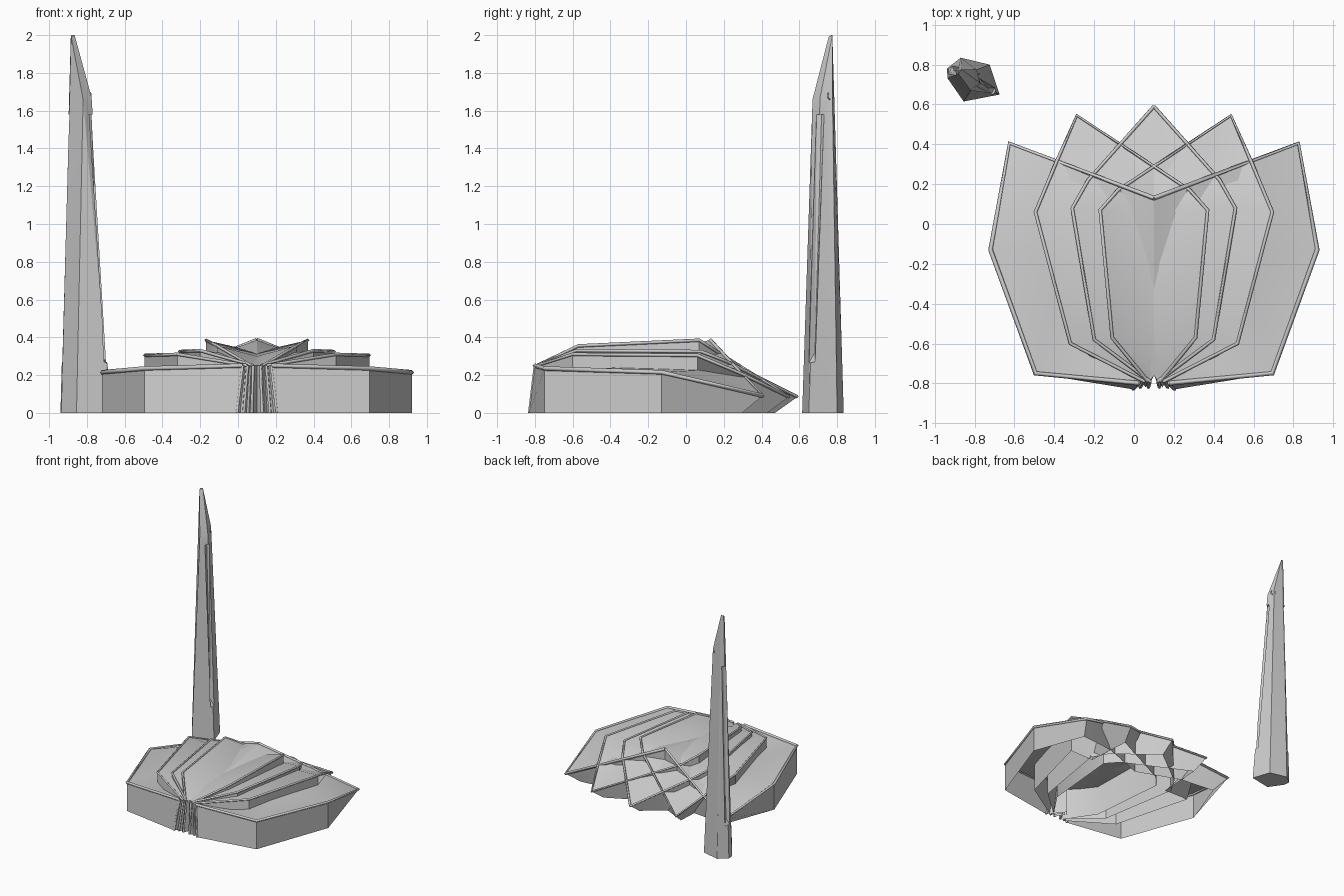
import bpy, bmesh, math
from mathutils import Vector

cube = bpy.data.objects.get("Cube")
if cube:
    bpy.data.objects.remove(cube)

AXIS = 0.1  # symmetry line of the pavilion
stone = bpy.data.materials.new("pale grey stone")
stone.use_nodes = True
stone.diffuse_color = (0.6, 0.6, 0.6, 1)
stone.node_tree.nodes["Principled BSDF"].inputs["Base Color"].default_value = (0.6, 0.6, 0.6, 1)


def finish(name, bm):
    bmesh.ops.remove_doubles(bm, verts=bm.verts, dist=0.0005)
    bmesh.ops.recalc_face_normals(bm, faces=bm.faces)
    mesh = bpy.data.meshes.new(name)
    bm.to_mesh(mesh)
    bm.free()
    ob = bpy.data.objects.new(name, mesh)
    bpy.context.collection.objects.link(ob)
    mesh.materials.append(stone)
    return ob


def smooth(ob, degrees):
    bpy.ops.object.select_all(action='DESELECT')
    ob.select_set(True)
    bpy.context.view_layer.objects.active = ob
    bpy.ops.object.shade_smooth_by_angle(angle=math.radians(degrees))


def bar(name, points, radius):
    """Four-sided trim running along a path."""
    curve = bpy.data.curves.new(name, 'CURVE')
    curve.dimensions = '3D'
    curve.bevel_depth = radius
    curve.bevel_resolution = 0
    curve.use_fill_caps = True
    spline = curve.splines.new('POLY')
    spline.points.add(len(points) - 1)
    for p, co in zip(spline.points, points):
        p.co = (*co, 1)
    curve.materials.append(stone)
    bpy.context.collection.objects.link(bpy.data.objects.new(name, curve))


def flip(points):
    return [(2 * AXIS - x, y, z) for x, y, z in points]


def foot(p):
    """Ground point below a rim point: low tips lean in, the front flares out."""
    x, y, z = p
    if y > 0.3:
        inset = Vector((x - AXIS, y + 0.79, 0)).normalized() * z * 1.4
        return (x - inset.x, y - inset.y, 0)
    if y < -0.77:
        return (AXIS + (x - AXIS) * 1.4, y - 0.03, 0)
    return (x, y, 0)


def petal(name, left, right, sag, recess):
    """Folded roof lofted between two side contours, with walls to the ground."""
    bm = bmesh.new()
    rows = []
    for i, (a, b) in enumerate(zip(left, right)):
        a, b = Vector(a), Vector(b)
        mid = (a + b) / 2
        if i == 0:
            mid.y += recess
        elif i < len(left) - 1:
            mid.z -= sag
        rows.append([bm.verts.new(v) for v in (a, mid, b)])
    for r, s in zip(rows, rows[1:]):
        for k in range(2):
            bm.faces.new((r[k], r[k + 1], s[k + 1], s[k]))
    bmesh.ops.remove_doubles(bm, verts=bm.verts, dist=0.0005)
    bmesh.ops.triangulate(bm, faces=bm.faces)
    rim = [e for e in bm.edges if e.is_boundary]
    ends = {v: bm.verts.new(foot(v.co)) for e in rim for v in e.verts}
    for e in rim:
        a, b = e.verts
        # the fold on the symmetry line needs no wall
        if abs(a.co.x - AXIS) + abs(b.co.x - AXIS) > 0.01:
            bm.faces.new((a, b, ends[b], ends[a]))
    smooth(finish(name, bm), 35)


# Side contours, each from the front gathering point to the rear tip
side_tip = (-0.287, 0.545, 0.085)
wing_outer = [(0.05, -0.79, 0.25), (-0.32, -0.60, 0.31), (-0.495, 0.06, 0.305), (-0.39, 0.31, 0.2), side_tip]
wing_inner = [(0.13, -0.79, 0.25), (0.31, -0.57, 0.355), (0.37, 0.07, 0.385), (0.28, 0.17, 0.32), side_tip]
mid_side = [(0.12, -0.79, 0.25), (0.40, -0.58, 0.33), (0.51, 0.08, 0.325), (0.43, 0.22, 0.27), (AXIS, 0.59, 0.085)]
base_outer = [(0.175, -0.80, 0.25), (0.695, -0.75, 0.235), (0.92, -0.13, 0.215), (0.825, 0.405, 0.09)]
base_inner = [(AXIS, -0.70, 0.26), (AXIS, -0.68, 0.262), (AXIS, -0.20, 0.328), (AXIS, 0.13, 0.385)]

for side, turn in (("right", list), ("left", flip)):
    # Broad lower petal with its fold on the axis
    petal(side + "_lower_petal", turn(base_outer), turn(base_inner), 0.03, 0.0)
    bar(side + "_lower_rim", turn(base_outer + base_inner[-1:]), 0.012)
    # Raised wing petal crossing the axis
    petal(side + "_wing_petal", turn(wing_outer), turn(wing_inner), 0.06, 0.05)
    bar(side + "_wing_rim", turn(wing_outer + wing_inner[-2::-1]), 0.009)
    bar(side + "_middle_rim", turn(mid_side), 0.009)
    # Fins running down from the gathering point
    for label, start in (("lower", base_outer[0]), ("wing", wing_outer[0]), ("middle", mid_side[0])):
        bar(side + "_" + label + "_fin", turn([start, foot(start)]), 0.009)
petal("middle_petal", flip(mid_side), mid_side, 0.03, 0.03)

# Tower: tapered six-sided shaft with a slanted top
shaft_base = [Vector(p) for p in ((-0.94, 0.78, 0), (-0.87, 0.835, 0), (-0.725, 0.80, 0),
                                  (-0.675, 0.65, 0), (-0.855, 0.615, 0), (-0.935, 0.73, 0))]
shaft_top = [Vector(p) for p in ((-0.885, 0.77, 2), (-0.865, 0.775, 2), (-0.79, 0.775, 1.7),
                                 (-0.775, 0.71, 1.67), (-0.82, 0.67, 1.66), (-0.883, 0.755, 1.99))]
bm = bmesh.new()
low = [bm.verts.new(p) for p in shaft_base]
high = [bm.verts.new(p) for p in shaft_top]
for i in range(6):
    j = (i + 1) % 6
    bm.faces.new((low[i], low[j], high[j], high[i]))
bm.faces.new(low)
bm.faces.new(high)
bmesh.ops.triangulate(bm, faces=bm.faces)
tower = finish("tower_shaft", bm)


def edge_at(i, z):
    a, b = shaft_base[i], shaft_top[i]
    return a.lerp(b, z / b.z)


def corner_slot(corner, near_side, far_side):
    """Cut a long notch with a sloping sill out of one shaft corner."""
    bm = bmesh.new()
    rings = []
    for z, slope in ((0.27, 0.05), (1.58, 0.0)):
        k, n, f = (edge_at(i, z) for i in (corner, near_side, far_side))
        centre = sum((edge_at(i, z) for i in range(6)), Vector()) / 6
        inner = k.lerp(centre, 0.3)
        near = k + (n - k).normalized() * 0.025
        far = k + (f - k).normalized() * 0.025
        outer = k + (k - centre).normalized() * 0.04
        push = (k - centre).normalized() * 0.01
        inner.z += slope
        outer.z -= slope
        rings.append([bm.verts.new(p) for p in (inner, near, near + push, outer, far + push, far)])
    for i in range(6):
        j = (i + 1) % 6
        bm.faces.new((rings[0][i], rings[0][j], rings[1][j], rings[1][i]))
    for ring in rings:
        bm.faces.new(ring)
    bmesh.ops.triangulate(bm, faces=bm.faces)
    cutter = finish("slot_cutter", bm)
    cutter.hide_render = True
    cut = tower.modifiers.new("slot", 'BOOLEAN')
    cut.operation = 'DIFFERENCE'
    cut.solver = 'EXACT'
    cut.object = cutter
    bpy.context.view_layer.objects.active = tower
    bpy.ops.object.modifier_apply(modifier=cut.name)
    bpy.data.objects.remove(cutter)


corner_slot(3, 4, 2)  # front right corner
corner_slot(0, 1, 5)  # back left corner
smooth(tower, 15)

# Small crescent ornament near the tower top
arc = [math.radians(a) for a in range(130, 411, 20)]
bar("tower_crescent", [(-0.79 - 0.013 * math.cos(a), 0.764 + 0.013 * math.cos(a),
                        1.68 + 0.02 * math.sin(a)) for a in arc], 0.004)
